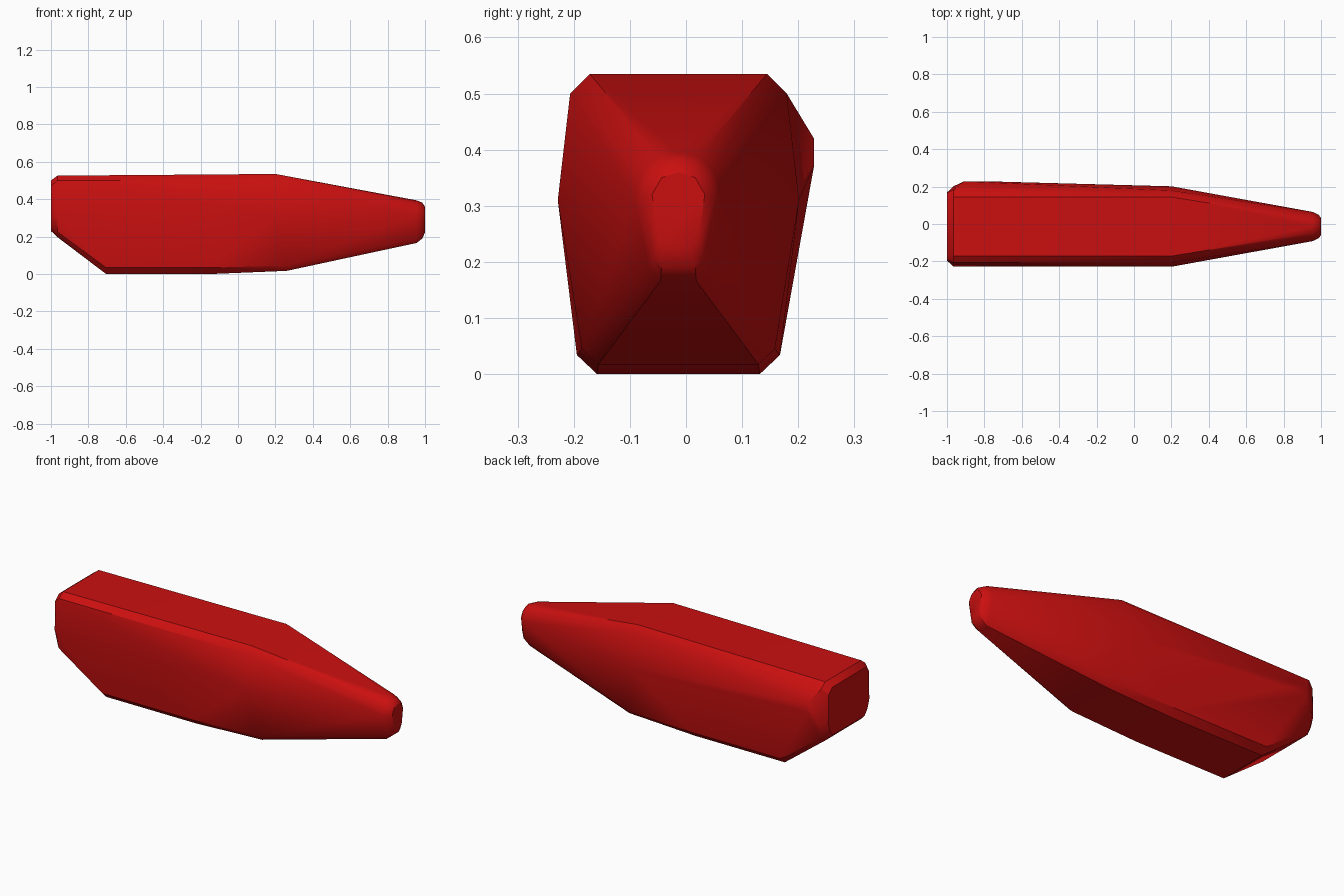
import bpy, bmesh, math

if "Cube" in bpy.data.objects:
    bpy.data.objects.remove(bpy.data.objects["Cube"])

Y_MID = -0.0135   # the body is symmetric about this line, plus one side bulge

# half cross-sections: x, then (half width, height) pairs
SECTIONS = [
    (-1.0, [(0.145, 0.50), (0.178, 0.47), (0.182, 0.31), (0.165, 0.26), (0.14, 0.23)]),
    (-0.965, [(0.158, 0.526), (0.193, 0.50), (0.215, 0.31), (0.198, 0.225), (0.16, 0.197)]),
    (-0.705, [(0.145, 0.0), (0.181, 0.034)]),
    (-0.15, [(0.145, 0.0), (0.181, 0.034)]),
    (0.2, [(0.158, 0.535), (0.193, 0.50), (0.215, 0.31)]),
    (0.26, [(0.143, 0.017), (0.172, 0.045)]),
    (0.955, [(0.0, 0.394), (0.035, 0.388), (0.063, 0.362), (0.078, 0.315),
             (0.053, 0.19), (0.032, 0.166)]),
    (0.985, [(0.0, 0.382), (0.03, 0.374), (0.056, 0.345), (0.064, 0.31),
             (0.045, 0.205), (0.03, 0.19)]),
    (1.0, [(0.0, 0.36), (0.03, 0.35), (0.047, 0.32), (0.036, 0.24), (0.02, 0.222)]),
]

# tapered body, skinned over the mirrored sections
bm = bmesh.new()
for x, pts in SECTIONS:
    for h, z in pts:
        for s in ((-1, 1) if h else (1,)):
            bm.verts.new((x, Y_MID + s * h, z))

# rear bulge on the back side only
for x, z in ((-0.91, 0.42), (-0.91, 0.37), (-0.78, 0.37)):
    bm.verts.new((x, 0.228, z))

res = bmesh.ops.convex_hull(bm, input=bm.verts[:])
loose = [v for v in bm.verts if not v.link_faces]
bmesh.ops.delete(bm, geom=loose, context='VERTS')
bmesh.ops.dissolve_limit(bm, angle_limit=math.radians(0.5),
                         verts=bm.verts[:], edges=bm.edges[:])
bmesh.ops.recalc_face_normals(bm, faces=bm.faces[:])

mesh = bpy.data.meshes.new("tapered_body")
bm.to_mesh(mesh)
bm.free()
body = bpy.data.objects.new("tapered_body", mesh)
bpy.context.collection.objects.link(body)

# red paint
paint = bpy.data.materials.new("red_paint")
paint.diffuse_color = (0.6, 0.005, 0.005, 1)
paint.use_nodes = True
paint.node_tree.nodes["Principled BSDF"].inputs["Base Color"].default_value = paint.diffuse_color
mesh.materials.append(paint)

# soft shading with crisp long edges
bpy.context.view_layer.objects.active = body
body.select_set(True)
bpy.ops.object.shade_smooth_by_angle(angle=math.radians(30))
